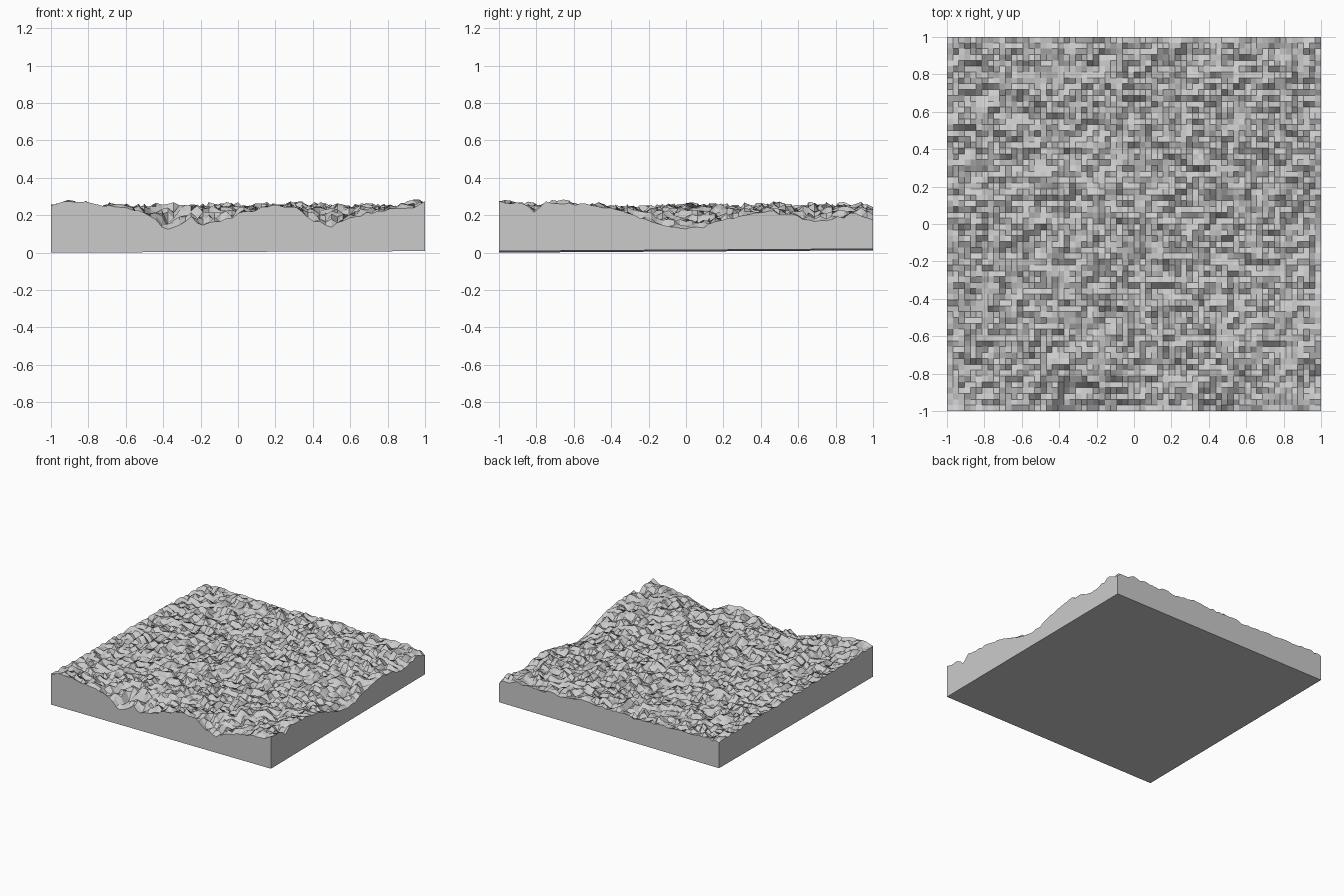
import bpy, bmesh, random
from mathutils import noise, Vector

if "Cube" in bpy.data.objects:
    bpy.data.objects.remove(bpy.data.objects["Cube"])

random.seed(4)
N = 64

# edge height profiles as (position, height)
FRONT = [(-1, .26), (-.9, .28), (-.75, .255), (-.6, .25), (-.5, .21), (-.44, .17), (-.38, .125),
         (-.3, .15), (-.25, .185), (-.19, .15), (-.05, .19), (.1, .23), (.2, .25), (.3, .245),
         (.36, .21), (.42, .16), (.5, .145), (.56, .18), (.7, .21), (.85, .24), (.91, .235), (1, .27)]
RIGHT = [(-1, .27), (-.87, .26), (-.81, .21), (-.75, .265), (-.5, .25), (-.35, .215), (-.2, .18),
         (-.1, .13), (.05, .13), (.15, .165), (.3, .195), (.45, .22), (.6, .195), (.7, .16),
         (.8, .19), (.9, .21), (1, .185)]
BACK = [(-1, .225), (-.6, .225), (-.2, .22), (.2, .235), (.6, .215), (.85, .22), (1, .185)]
LEFT = [(-1, .26), (-.6, .25), (-.1, .235), (.5, .24), (1, .225)]


def lerp(profile, t):
    for (a, p), (b, q) in zip(profile, profile[1:]):
        if t <= b:
            return p + (q - p) * (t - a) / (b - a)
    return profile[-1][1]


# fractal rock surface, pulled to the profiles near the four edges
def height(x, y):
    n = noise.fractal(Vector((x * 2.2 + 7.3, y * 2.6 + 3.1, 1.7)), 0.75, 2.0, 3)
    fine = noise.noise(Vector((x * 13 + .37, y * 15 + .71, 5.3)))
    h = .218 + .024 * n
    total, target, near = 0, 0, 0
    for d, prof, t in ((y + 1, FRONT, x), (1 - x, RIGHT, y), (1 - y, BACK, x), (x + 1, LEFT, y)):
        w = max(0, 1 - d / .2)
        k = w / (d + 1e-4)
        total += k
        target += k * lerp(prof, t)
        near = max(near, w)
    if total:
        h += (target / total - h) * near
    rough = 1 - .65 * max(0, near - .8) / .2
    h += rough * (.03 * fine + random.uniform(-.026, .026))
    return min(max(h, .125), .30)


def base_z(x, y):
    return .01 + .004 * x + .006 * y


bm = bmesh.new()
# rugged top
c = [-1 + 2 * i / N for i in range(N + 1)]
top = [[bm.verts.new((x, y, height(x, y))) for x in c] for y in c]
for j in range(N):
    for i in range(N):
        bm.faces.new((top[j][i], top[j][i + 1], top[j + 1][i + 1], top[j + 1][i]))

# straight side walls and slightly sloping underside
rim = (top[0][:-1] + [r[-1] for r in top[:-1]] + top[-1][:0:-1] + [r[0] for r in top[:0:-1]])
low = [bm.verts.new((v.co.x, v.co.y, base_z(v.co.x, v.co.y))) for v in rim]
for k in range(len(rim)):
    m = (k + 1) % len(rim)
    bm.faces.new((rim[k], low[k], low[m], rim[m]))
bm.faces.new(low[::-1])
bmesh.ops.recalc_face_normals(bm, faces=bm.faces[:])

mesh = bpy.data.meshes.new("terrain_block")
bm.to_mesh(mesh)
bm.free()
block = bpy.data.objects.new("terrain_block", mesh)
bpy.context.collection.objects.link(block)
